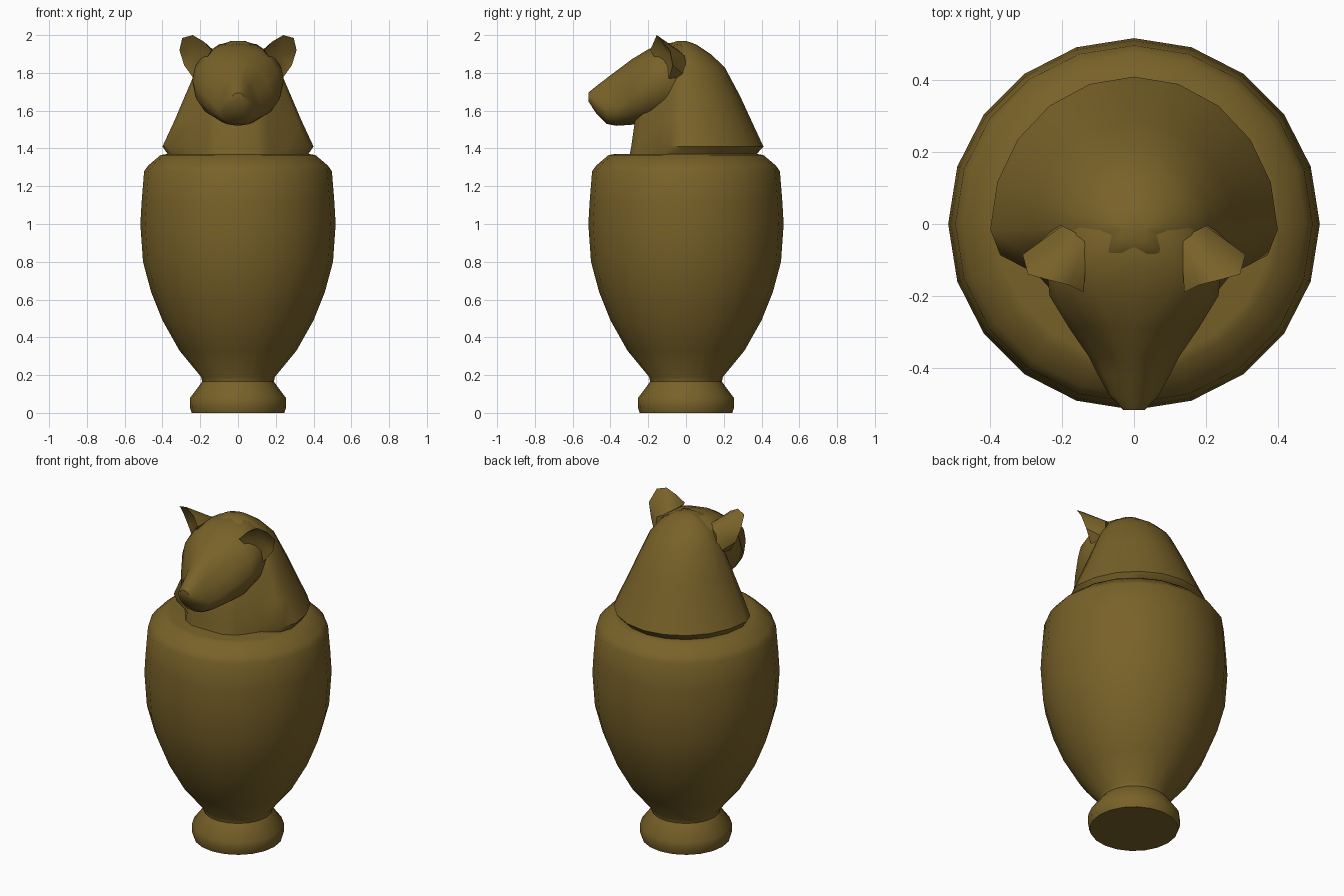
import bpy, bmesh, math

if "Cube" in bpy.data.objects:
    bpy.data.objects.remove(bpy.data.objects["Cube"])

clay = bpy.data.materials.new("olive_brown_clay")
clay.diffuse_color = (0.19, 0.122, 0.022, 1)
clay.use_nodes = True
clay.node_tree.nodes["Principled BSDF"].inputs["Base Color"].default_value = clay.diffuse_color


def finish(name, bm, angle=40):
    """Turn a bmesh into a smooth-shaded object."""
    bmesh.ops.recalc_face_normals(bm, faces=bm.faces)
    mesh = bpy.data.meshes.new(name)
    bm.to_mesh(mesh)
    bm.free()
    mesh.materials.append(clay)
    ob = bpy.data.objects.new(name, mesh)
    bpy.context.collection.objects.link(ob)
    bpy.ops.object.select_all(action='DESELECT')
    ob.select_set(True)
    bpy.context.view_layer.objects.active = ob
    bpy.ops.object.shade_smooth_by_angle(angle=math.radians(angle))
    return ob


def loft(name, rings, angle=40):
    """Skin closed rings of equal point count and cap both ends."""
    bm = bmesh.new()
    rows = [[bm.verts.new(p) for p in ring] for ring in rings]
    n = len(rows[0])
    for a, b in zip(rows, rows[1:]):
        for i in range(n):
            j = (i + 1) % n
            bm.faces.new((a[i], a[j], b[j], b[i]))
    bm.faces.new(rows[0])
    bm.faces.new(rows[-1])
    return finish(name, bm, angle)


# Jar: turned profile of radius and height
SIDES = 20
profile = [(0.245, 0), (0.255, 0.03), (0.253, 0.08), (0.19, 0.165),
           (0.195, 0.19), (0.31, 0.33), (0.40, 0.49), (0.46, 0.64),
           (0.503, 0.80), (0.517, 1.00), (0.51, 1.12), (0.497, 1.28),
           (0.475, 1.31), (0.41, 1.365), (0.38, 1.37)]
loft("jar", [[(r * math.sin(math.tau * i / SIDES),
               r * math.cos(math.tau * i / SIDES), z) for i in range(SIDES)]
             for r, z in profile])


# Mantle and neck: rounded back, flaring sides, narrow throat
def mantle_ring(z, back, w, front, fw):
    arc = [(w * math.cos(math.pi * i / 10), back * math.sin(math.pi * i / 10) - 0.015, z)
           for i in range(11)]
    side = [(w * 0.93, front * 0.3), (w * 0.45 + fw * 0.55, front * 0.48),
            (fw, front * 0.88), (fw * 0.6, front)]
    left = [(-x, y, z) for x, y in side]
    right = [(x, y, z) for x, y in reversed(side)]
    return arc + left + right


mantle = [(1.36, 0.38, 0.365, -0.30, 0.17), (1.41, 0.425, 0.40, -0.29, 0.165),
          (1.55, 0.36, 0.335, -0.27, 0.155), (1.68, 0.30, 0.28, -0.22, 0.15),
          (1.83, 0.22, 0.215, -0.15, 0.12), (1.90, 0.145, 0.16, -0.12, 0.10),
          (1.95, 0.07, 0.09, -0.09, 0.07), (1.968, 0.02, 0.04, -0.05, 0.03)]
loft("mantle_and_neck", [mantle_ring(*m) for m in mantle], 50)


# Head: sections from the skull forward to the nose
def head_ring(y, top, bottom, w, mid, crest):
    """crest below 1 pinches the upper half to form the bridge of the snout."""
    pts = []
    for i in range(16):
        a = math.tau * i / 16
        c, s = math.cos(a), math.sin(a)
        x = w * math.copysign(abs(c) ** 0.85, c)
        if s > 0.1:
            x *= 1 - (1 - crest) * s
        pts.append((x, y, mid + s * ((top - mid) if s > 0 else (mid - bottom))))
    return pts


head = [(0.06, 1.93, 1.60, 0.16, 1.77, 1), (-0.03, 1.967, 1.58, 0.22, 1.77, 1),
        (-0.12, 1.953, 1.56, 0.243, 1.76, 1), (-0.20, 1.925, 1.54, 0.235, 1.735, 0.95),
        (-0.29, 1.87, 1.525, 0.18, 1.68, 0.8), (-0.37, 1.81, 1.52, 0.125, 1.62, 0.7),
        (-0.42, 1.772, 1.53, 0.10, 1.61, 0.7), (-0.475, 1.73, 1.585, 0.07, 1.64, 0.8),
        (-0.517, 1.695, 1.65, 0.03, 1.67, 0.9)]
loft("head", [head_ring(*h) for h in head], 50)

# Ears: cupped shells with a recessed front
rim = [(0.14, -0.19, 1.92), (0.18, -0.17, 1.965), (0.24, -0.155, 2.0),
       (0.295, -0.14, 1.985), (0.31, -0.085, 1.92), (0.285, -0.07, 1.84),
       (0.235, -0.09, 1.77)]
for side, name in ((1, "right_ear"), (-1, "left_ear")):
    bm = bmesh.new()
    ring = [bm.verts.new((side * x, y, z)) for x, y, z in rim]
    cup = bm.verts.new((side * 0.225, -0.085, 1.89))
    back = [bm.verts.new((side * x, y, z)) for x, y, z in
            ((0.13, -0.04, 1.92), (0.20, -0.005, 1.89), (0.21, 0.0, 1.78))]
    links = [0, 0, 1, 1, 1, 2, 2]
    for i in range(7):
        j = (i + 1) % 7
        bm.faces.new((ring[i], ring[j], cup))
        a, b = back[links[i]], back[links[j]]
        bm.faces.new((ring[j], ring[i], a))
        if a is not b:
            bm.faces.new((ring[j], a, b))
    bm.faces.new(back)
    finish(name, bm, 50)
